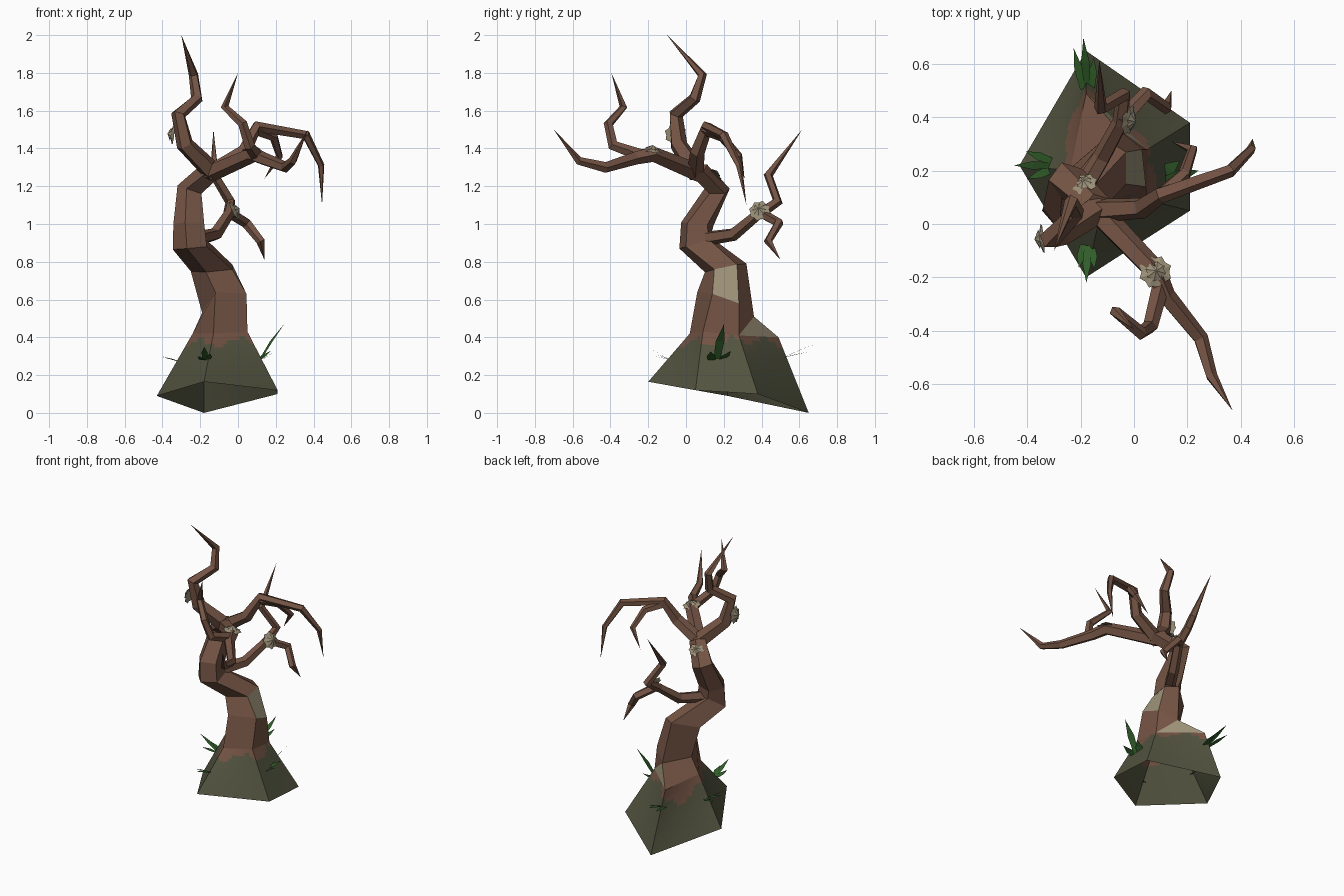
import bpy, bmesh, math, random
from mathutils import Vector

if "Cube" in bpy.data.objects:
    bpy.data.objects.remove(bpy.data.objects["Cube"])

random.seed(4)


def material(name, rgb):
    m = bpy.data.materials.new(name)
    m.diffuse_color = (*rgb, 1)
    m.use_nodes = True
    m.node_tree.nodes["Principled BSDF"].inputs["Base Color"].default_value = m.diffuse_color
    return m


BARK = material("brown bark", (0.175, 0.088, 0.058))
MOSS = material("dark moss", (0.085, 0.088, 0.05))
PALE = material("bare pale wood", (0.34, 0.29, 0.19))
FUNGUS = material("pale fungus", (0.33, 0.28, 0.19))
GRASS = material("grass green", (0.03, 0.11, 0.022))


def finish(name, bm, mats, recalc=True):
    if recalc:
        bmesh.ops.recalc_face_normals(bm, faces=bm.faces)
    me = bpy.data.meshes.new(name)
    bm.to_mesh(me)
    bm.free()
    for m in mats:
        me.materials.append(m)
    ob = bpy.data.objects.new(name, me)
    bpy.context.collection.objects.link(ob)
    return ob


def bridge(bm, a, b):
    """Outward quads between two rings that run clockwise from above."""
    n = len(a)
    return [bm.faces.new((a[(i + 1) % n], a[i], b[i], b[(i + 1) % n])) for i in range(n)]


def pentagon(c, r, tilt_x=0, tilt_y=0):
    """Five points in the same order as the root rings."""
    pts = []
    for deg in (108, 36, -36, -108, 180):
        dx, dy = r * math.cos(math.radians(deg)), r * math.sin(math.radians(deg))
        pts.append((c[0] + dx, c[1] + dy, c[2] + tilt_x * dx + tilt_y * dy))
    return pts


# Root and lower trunk rings: back, back right, front right, front, left
base = [(-.18, .65, 0), (.21, .38, .10), (.21, .05, .12), (-.18, -.20, .165), (-.43, .22, .09)]
root = [(-.18, .49, .40), (.05, .28, .41), (.05, .09, .43), (-.13, .02, .42), (-.24, .20, .42)]
mid = [(-.065, .36, .51), (.03, .28, .58), (.045, .14, .63), (-.12, .06, .64), (-.19, .21, .53)]
bend = [(-.11, .32, .79), (-.03, .27, .785), (-.03, .15, .76), (-.17, .10, .745), (-.25, .20, .75)]
elbow = [(-.26, .13, .93), (-.17, .12, .92), (-.165, .0, .88), (-.27, -.035, .87), (-.345, .05, .865)]

# Mossy mound, open underneath, with an uneven moss edge
bm = bmesh.new()
sides = bridge(bm, [bm.verts.new(p) for p in base], [bm.verts.new(p) for p in root])
bmesh.ops.subdivide_edges(bm, edges=list({e for f in sides for e in f.edges}),
                          cuts=13, use_grid_fill=True)
for f in bm.faces:
    c = f.calc_center_median()
    a = math.atan2(c.y - .22, c.x + .09)
    notch = math.exp(-((a - 2.4) / .45) ** 2)
    edge = .378 + .022 * math.sin(5 * a + .6) + .008 * math.sin(13 * a) - .1 * notch
    f.material_index = 1 if c.z < edge else 0
finish("mossy_mound", bm, [BARK, MOSS], recalc=False)

# Twisted trunk, with two bare patches
bm = bmesh.new()
rings = [root, mid, bend, elbow,
         pentagon((-.252, .06, 1.0), .09, 0, -.1),
         pentagon((-.25, .165, 1.18), .07, -.35, 0),
         pentagon((-.135, .06, 1.29), .055, -.5, .3)]
vr = [[bm.verts.new(p) for p in r] for r in rings]
rows = [bridge(bm, vr[i], vr[i + 1]) for i in range(len(vr) - 1)]
bm.faces.new(vr[-1][::-1])
rows[1][1].material_index = 1
# Split the back root face so that only its lower triangle is bare
bm.faces.remove(rows[0][0])
bm.faces.new((vr[0][1], vr[0][0], vr[1][0])).material_index = 1
bm.faces.new((vr[0][1], vr[1][0], vr[1][1]))
finish("trunk", bm, [BARK, PALE], recalc=False)


def branch(name, path, r0, r1):
    """Five-sided mitred tube that tapers to a point."""
    pts = [Vector(p) for p in path]
    n = len(pts)
    bm = bmesh.new()
    prev, u, t0 = None, None, None
    for i in range(n - 1):
        d_out = (pts[i + 1] - pts[i]).normalized()
        d_in = (pts[i] - pts[i - 1]).normalized() if i else d_out
        t = (d_in + d_out).normalized()
        if u is None:
            u = t.orthogonal().normalized()
        else:
            u = t0.rotation_difference(t) @ u
        t0 = t
        v = t.cross(u)
        r = r0 + (r1 - r0) * i / (n - 2)
        ring = []
        for k in range(5):
            a = math.tau * k / 5
            ring.append(bm.verts.new(pts[i] + r * (u * math.cos(a) + v * math.sin(a))))
        if prev:
            bridge(bm, prev, ring)
        else:
            bm.faces.new(ring)
        prev = ring
    tip = bm.verts.new(pts[-1])
    for k in range(5):
        bm.faces.new((prev[k], prev[(k + 1) % 5], tip))
    finish(name, bm, [BARK])


# Crown branches
branch("tall_branch", [(-.13, .06, 1.27), (-.28, -.04, 1.42), (-.315, -.055, 1.58),
                       (-.217, .045, 1.665), (-.235, .085, 1.79), (-.30, -.10, 2.0)], .055, .026)
branch("front_branch", [(-.15, .06, 1.27), (.08, -.18, 1.37), (.12, -.27, 1.35), (.25, -.43, 1.30),
                        (.29, -.57, 1.335), (.37, -.70, 1.5)], .05, .023)
branch("front_twig", [(.10, -.23, 1.36), (.06, -.385, 1.415), (.025, -.41, 1.53),
                      (-.07, -.33, 1.62), (0, -.395, 1.8)], .034, .022)
branch("arched_branch", [(-.15, .05, 1.27), (.03, .06, 1.385), (.10, .11, 1.515),
                         (.36, .20, 1.47), (.44, .28, 1.31), (.445, .32, 1.10)], .048, .018)
branch("arched_twig", [(.09, .10, 1.50), (.19, .19, 1.46), (.22, .28, 1.36), (.14, .31, 1.24)], .03, .02)
# Low back branch
branch("low_branch", [(-.22, .08, .92), (-.12, .25, .945), (-.045, .39, 1.06), (.045, .49, 1.005),
                      (.12, .435, .91), (.14, .50, .81)], .04, .024)
branch("low_twig", [(-.05, .38, 1.05), (-.04, .485, 1.12), (-.125, .435, 1.26), (-.13, .615, 1.5)],
       .032, .026)


# Jagged fungus rosettes: two stacked star-shaped cones
def rosette(name, pos, normal, r):
    q = Vector((0, 0, 1)).rotation_difference(Vector(normal))
    bm = bmesh.new()
    for layer, (scale, z) in enumerate(((1, 0), (.62, .22))):
        rim = []
        for k in range(16):
            rr = r * scale * (1 if k % 2 else .82)
            a = math.tau * k / 16 + layer * .2
            rim.append(bm.verts.new(Vector(pos) + q @ Vector((rr * math.cos(a), rr * math.sin(a), z * r))))
        top = bm.verts.new(Vector(pos) + q @ Vector((0, 0, (z + .3) * r)))
        for k in range(16):
            bm.faces.new((rim[k], rim[(k + 1) % 16], top))
        bm.faces.new(rim)
    finish(name, bm, [FUNGUS])


rosette("fungus_tall_branch", (-.343, -.055, 1.475), (-1, -.1, .1), .06)
rosette("fungus_front_branch", (.08, -.18, 1.385), (.1, .15, 1), .064)
rosette("fungus_trunk", (-.185, .15, 1.262), (-.25, .6, .75), .05)
rosette("fungus_low_branch", (-.02, .39, 1.07), (.9, -.2, .45), .06)


# Grass tufts: bent tapered blades, the second one tallest
def tuft(name, pos, angle, length, rise, count=3, width=.016, fan=.35):
    bm = bmesh.new()
    for k in range(count):
        a = angle + (k - (count - 1) / 2) * fan
        out = Vector((math.cos(a), math.sin(a), 0))
        side = Vector((-out.y, out.x, 0)) * width
        p = Vector(pos) + side * (k - (count - 1) / 2)
        s = length * (1 if k == 1 else random.uniform(.6, .85))
        h = rise * (1 if k == 1 else random.uniform(.25, .5))
        b = p + out * s * .5 + Vector((0, 0, h * .55))
        c = p + out * s + Vector((0, 0, h))
        v = [bm.verts.new(x) for x in (p - side * .7, p + side * .7, b + side, b - side, c)]
        bm.faces.new(v[:4])
        bm.faces.new((v[3], v[2], v[4]))
    finish(name, bm, [GRASS])


tuft("grass_right", (.11, .16, .27), .3, .14, .2, width=.024)
tuft("grass_back", (-.175, .51, .29), 1.65, .19, .08, fan=.15)
tuft("grass_left", (-.31, .22, .27), math.pi, .14, .09)
tuft("grass_front", (-.175, -.08, .28), -1.6, .14, .07, fan=.15)
